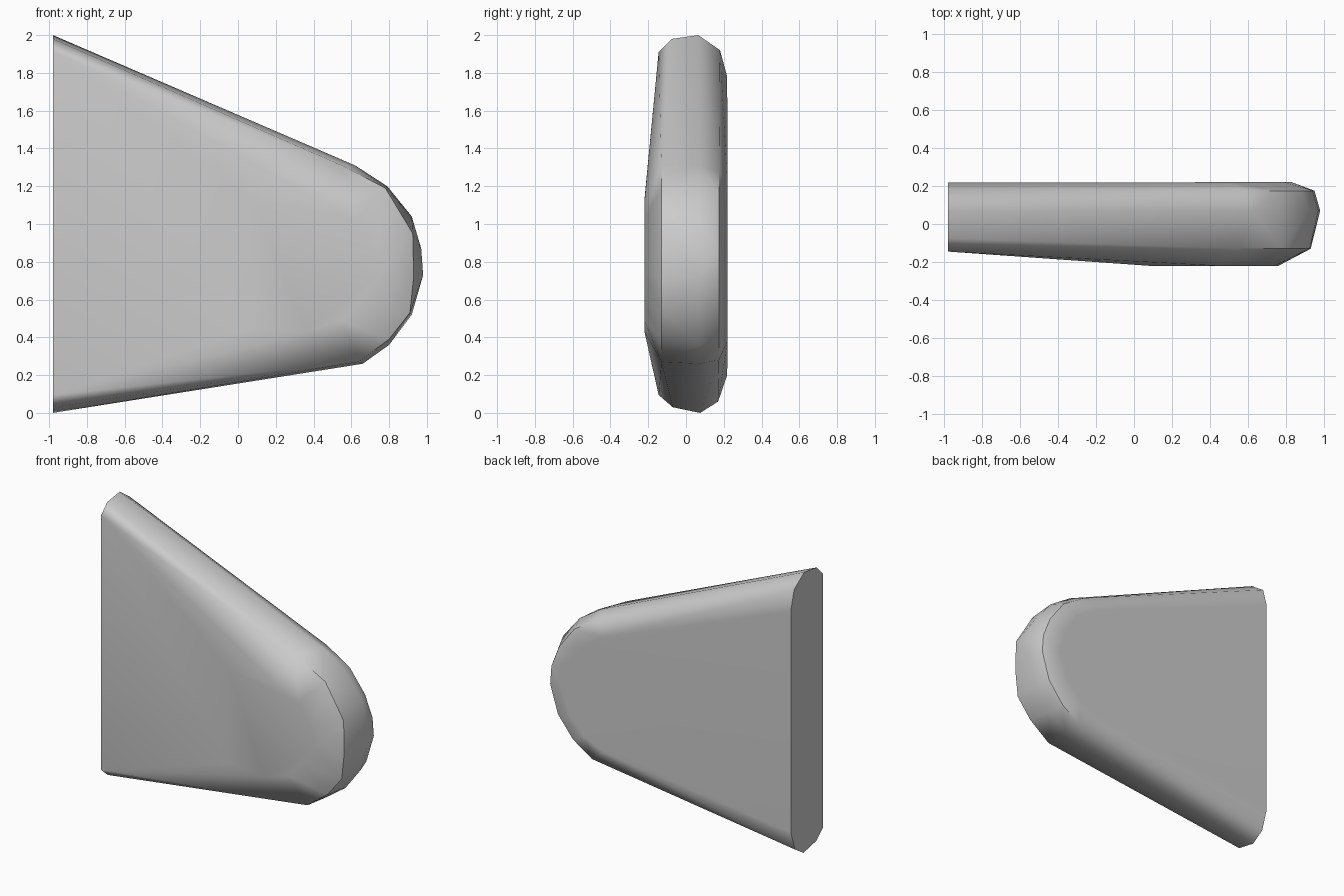
import bpy
import bmesh
import math

cube = bpy.data.objects.get("Cube")
if cube:
    bpy.data.objects.remove(cube, do_unlink=True)

grey = bpy.data.materials.new("plain_grey")
grey.use_nodes = True
colour = (0.6, 0.6, 0.6, 1)
grey.diffuse_color = colour
grey.node_tree.nodes["Principled BSDF"].inputs["Base Color"].default_value = colour

ROOT = -0.98  # flat end of the fin

# Root section: (y, z) around the flat end
root = [(-0.145, 1.91), (-0.075, 1.98), (0.065, 2.0), (0.18, 1.92), (0.218, 1.78),
        (0.218, 0.2), (0.17, 0.06), (0.075, 0), (-0.07, 0.03), (-0.145, 0.095)]

# Rounded tip outlines (x, z), one for each depth y
tip = {
    -0.22: [(0.08, 1.13), (0.45, 1.12), (0.63, 1.03), (0.74, 0.87), (0.76, 0.74),
            (0.68, 0.59), (0.55, 0.49), (0.36, 0.43), (0.08, 0.45)],
    -0.13: [(0.17, 1.46), (0.55, 1.31), (0.78, 1.19), (0.925, 0.95), (0.93, 0.72),
            (0.91, 0.53), (0.8, 0.39), (0.64, 0.27)],
    0.07: [(0.2, 1.49), (0.62, 1.31), (0.79, 1.2), (0.92, 1.04), (0.97, 0.87),
           (0.98, 0.73), (0.92, 0.52), (0.8, 0.36), (0.66, 0.26)],
    0.175: [(0.58, 1.28), (0.76, 1.17), (0.88, 1.01), (0.94, 0.86), (0.95, 0.73),
            (0.89, 0.53), (0.77, 0.38), (0.62, 0.28)],
    0.22: [(0.5, 1.2), (0.68, 1.08), (0.79, 0.92), (0.83, 0.75), (0.76, 0.57),
           (0.65, 0.45), (0.5, 0.38)],
}

# Fin body: tight skin over the root section and the tip outlines
bm = bmesh.new()
for y, z in root:
    bm.verts.new((ROOT, y, z))
for y, outline in tip.items():
    for x, z in outline:
        bm.verts.new((x, y, z))
hull = bmesh.ops.convex_hull(bm, input=bm.verts[:])
loose = [v for v in bm.verts if not v.link_faces]
bmesh.ops.delete(bm, geom=loose, context="VERTS")
bmesh.ops.dissolve_limit(bm, angle_limit=math.radians(1),
                         verts=bm.verts[:], edges=bm.edges[:])
bmesh.ops.recalc_face_normals(bm, faces=bm.faces[:])

mesh = bpy.data.meshes.new("fin_body")
bm.to_mesh(mesh)
bm.free()
mesh.materials.append(grey)
fin = bpy.data.objects.new("fin_body", mesh)
bpy.context.collection.objects.link(fin)

# Smooth skin with a crisp root edge
bpy.ops.object.select_all(action="DESELECT")
fin.select_set(True)
bpy.context.view_layer.objects.active = fin
bpy.ops.object.shade_smooth_by_angle(angle=math.radians(42))
weighted = fin.modifiers.new("weighted_normals", "WEIGHTED_NORMAL")
weighted.keep_sharp = True
